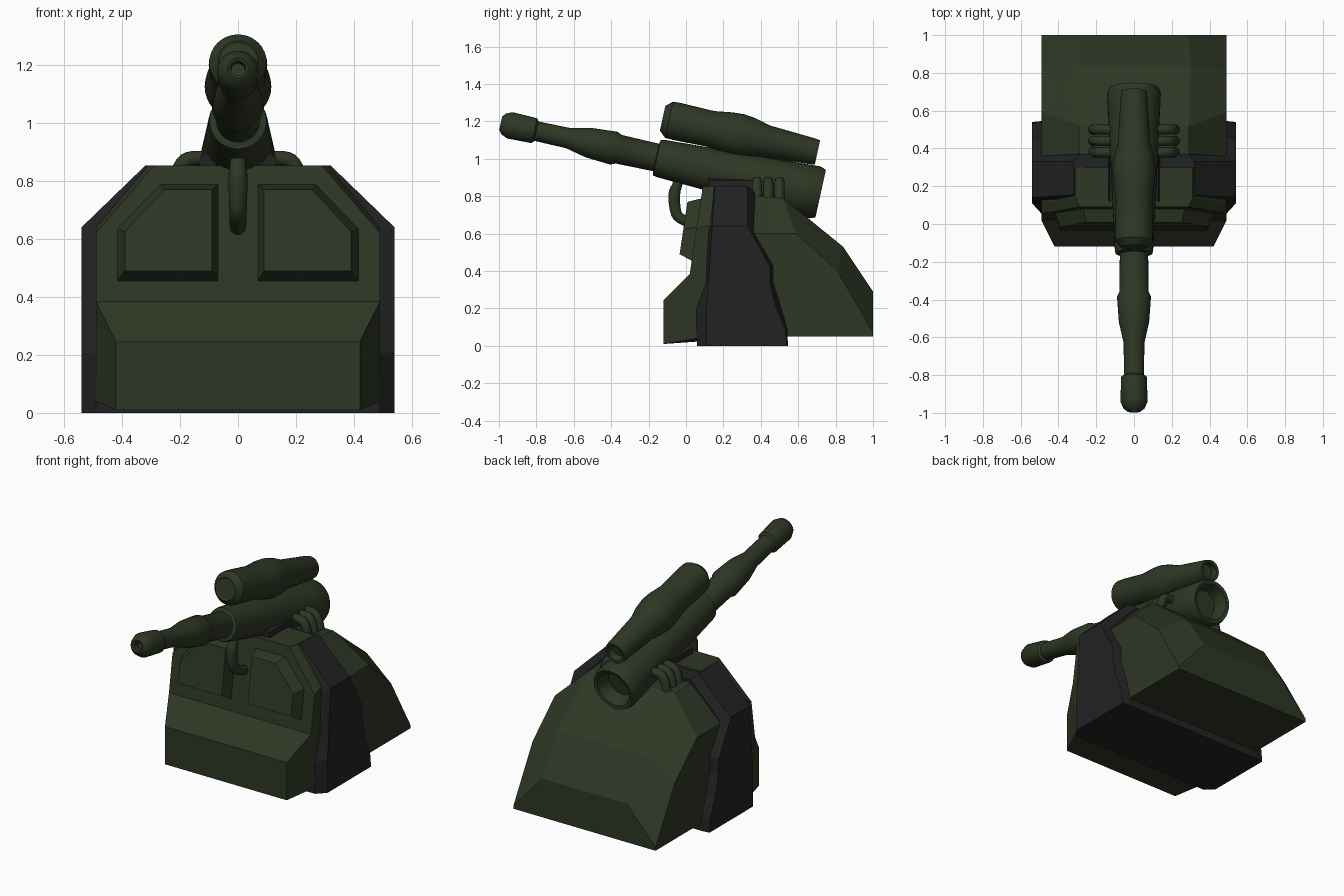
import bpy, bmesh, math
from mathutils import Vector

if "Cube" in bpy.data.objects:
    bpy.data.objects.remove(bpy.data.objects["Cube"])


def material(name, rgb):
    m = bpy.data.materials.new(name)
    m.diffuse_color = (*rgb, 1)
    m.use_nodes = True
    m.node_tree.nodes["Principled BSDF"].inputs["Base Color"].default_value = m.diffuse_color
    return m


GREEN = material("olive_green", (0.027, 0.038, 0.018))
BLACK = material("dark_grey", (0.016, 0.016, 0.017))


def loft(name, rings, mat, smooth=False):
    """Skin a closed solid through rings of equal point count."""
    bm = bmesh.new()
    vs = [[bm.verts.new(p) for p in ring] for ring in rings]
    n = len(vs[0])
    for a, b in zip(vs, vs[1:]):
        for i in range(n):
            j = (i + 1) % n
            bm.faces.new((a[i], a[j], b[j], b[i]))
    bm.faces.new(vs[0])
    bm.faces.new(vs[-1])
    bmesh.ops.recalc_face_normals(bm, faces=bm.faces)
    me = bpy.data.meshes.new(name)
    bm.to_mesh(me)
    bm.free()
    ob = bpy.data.objects.new(name, me)
    bpy.context.collection.objects.link(ob)
    me.materials.append(mat)
    if smooth:
        bpy.ops.object.select_all(action='DESELECT')
        ob.select_set(True)
        bpy.context.view_layer.objects.active = ob
        bpy.ops.object.shade_smooth_by_angle(angle=math.radians(30))
    return ob


def both_sides(half):
    """Close a half ring by mirroring it across x = 0."""
    return half + [(-x, y, z) for x, y, z in reversed(half)]


SLOPE = 0.22
TILT = math.atan(SLOPE)


def turned(name, profile, z0, sides=32):
    """Revolve (y, radius) pairs about the tilted gun axis."""
    up = Vector((0, math.sin(TILT), math.cos(TILT)))
    rings = []
    for y, r in profile:
        c = Vector((0, y, z0 - SLOPE * y))
        rings.append([c + Vector((r * math.cos(a), 0, 0)) + up * r * math.sin(a)
                      for a in (2 * math.pi * i / sides for i in range(sides))])
    return loft(name, rings, GREEN, True)


def pipe(name, points, radius):
    """Smooth bent pipe; each point is (x, y, z, radius scale)."""
    cu = bpy.data.curves.new(name, 'CURVE')
    cu.dimensions = '3D'
    cu.bevel_depth, cu.bevel_resolution, cu.use_fill_caps = radius, 3, True
    sp = cu.splines.new('NURBS')
    sp.points.add(len(points) - 1)
    for p, (x, y, z, s) in zip(sp.points, points):
        p.co, p.radius = (x, y, z, 1), s
    sp.order_u, sp.use_endpoint_u, sp.resolution_u = 3, True, 4
    cu.materials.append(GREEN)
    ob = bpy.data.objects.new(name, cu)
    bpy.context.collection.objects.link(ob)


# front hull: levels of (front x, front y, z, side y, side z)
levels = [(0.42, -0.12, 0.01, 0.06, 0.04), (0.42, -0.12, 0.245, 0.03, 0.30),
          (0.49, 0.02, 0.385, 0.06, 0.385), (0.49, 0.055, 0.62, 0.11, 0.64),
          (0.29, 0.09, 0.853, 0.14, 0.853)]
loft("front_hull", [both_sides([(fx, fy, fz), (max(fx, 0.49) if fz < 0.8 else 0.31, sy, sz),
                                (0.49 if fz < 0.8 else 0.31, 0.3, max(sz, 0.04))])
                    for fx, fy, fz, sy, sz in levels], GREEN)

# dark armour band: levels of (z, outer x, inner z, inner x, four y values front to back)
band = [(0.0, 0.54, 0.0, 0.49, 0.06, 0.11, 0.54, 0.545),
        (0.09, 0.54, 0.09, 0.49, 0.055, 0.11, 0.53, 0.542),
        (0.21, 0.54, 0.20, 0.49, 0.055, 0.11, 0.48, 0.51),
        (0.34, 0.54, 0.34, 0.49, 0.11, 0.12, 0.45, 0.465),
        (0.42, 0.54, 0.43, 0.49, 0.11, 0.125, 0.45, 0.465),
        (0.64, 0.54, 0.61, 0.49, 0.12, 0.14, 0.33, 0.36),
        (0.853, 0.32, 0.82, 0.29, 0.12, 0.155, 0.33, 0.37)]
loft("armour_band", [both_sides([(xi, y0, zi), (xo, y1, z), (xo, y2, z), (xi, y3, zi)])
                     for z, xo, zi, xi, y0, y1, y2, y3 in band], BLACK)

# rear hull: sections of (shoulder y, shoulder z, roof x, roof y, roof z)
rear = [(0.25, 0.60, 0.29, 0.25, 0.81), (0.59, 0.60, 0.29, 0.52, 0.79),
        (0.81, 0.40, 0.30, 0.84, 0.53), (1.0, 0.07, 0.29, 1.0, 0.29)]
loft("rear_hull", [both_sides([(0.49, sy, 0.05), (0.49, sy, sz), (rx, ry, rz)])
                   for sy, sz, rx, ry, rz in rear], GREEN)

# raised front panels
outer = [(0.065, 0.45), (0.42, 0.45), (0.42, 0.635), (0.27, 0.79), (0.065, 0.79)]
inner = [(0.09, 0.49), (0.39, 0.49), (0.39, 0.625), (0.255, 0.77), (0.09, 0.77)]
for side, s in (("right", 1), ("left", -1)):
    loft(f"front_panel_{side}",
         [[(s * x, 0.02 + (z - 0.385) * 0.15 + d, z) for x, z in shape]
          for shape, d in ((outer, 0.01), (inner, -0.07))], GREEN)

# gun mount under the tube
loft("gun_mount", [both_sides([(x, 0.12, z), (x, 0.36, z)])
                   for x, z in ((0.14, 0.80), (0.13, 0.885), (0.09, 0.90))], BLACK)

# main gun, from the hollow breech to the bored muzzle
turned("gun_barrel", [
    (0.64, 0.085), (0.70, 0.10), (0.715, 0.11), (0.72, 0.13), (0.69, 0.142), (0.60, 0.138),
    (-0.13, 0.102), (-0.155, 0.098), (-0.16, 0.075), (-0.36, 0.078), (-0.385, 0.09),
    (-0.52, 0.08), (-0.63, 0.055), (-0.80, 0.053), (-0.81, 0.068), (-0.94, 0.072),
    (-0.975, 0.057), (-0.991, 0.036), (-0.985, 0.026), (-0.95, 0.024)], 0.972)

# upper cylinder
turned("upper_cylinder", [
    (0.66, 0.045), (0.70, 0.05), (0.703, 0.066), (0.68, 0.07), (0.43, 0.086), (0.35, 0.107),
    (0.29, 0.115), (0.23, 0.112), (0.13, 0.097), (-0.05, 0.101), (-0.09, 0.099),
    (-0.125, 0.068), (-0.12, 0.06)], 1.189)

# bent pipe at the front
pipe("front_pipe", [(0, -0.02, 0.95, 0.85), (0, -0.045, 0.86, 0.85), (0, -0.065, 0.82, 1.1),
                    (0, -0.06, 0.73, 1.0), (0, -0.04, 0.675, 0.95), (0, 0.08, 0.635, 0.9)], 0.031)

# three hoses on each side
for side, s in (("right", 1), ("left", -1)):
    for i in range(3):
        y = 0.38 + 0.06 * i
        pipe(f"hose_{side}_{i + 1}", [(s * 0.06, y, 0.87, 1), (s * 0.15, y, 0.885, 1),
                                      (s * 0.205, y, 0.86, 1), (s * 0.22, y, 0.77, 1)], 0.027)
